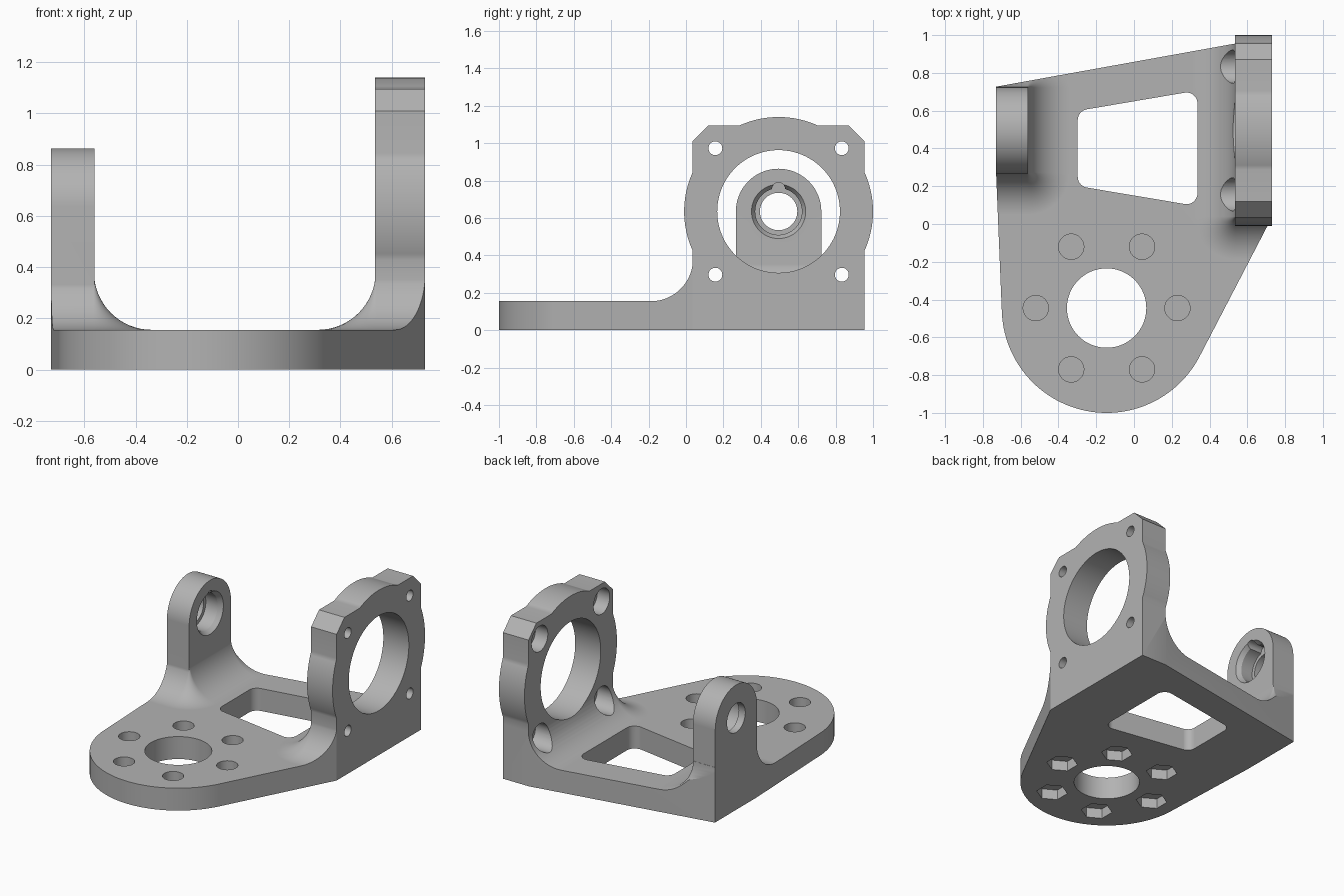
import bpy, bmesh, math
from mathutils.geometry import convex_hull_2d

if "Cube" in bpy.data.objects:
    bpy.data.objects.remove(bpy.data.objects["Cube"], do_unlink=True)

T = 0.155            # base thickness
R = 0.225            # blend radius between base and uprights
PIVOT = (0.495, 0.635)
HUB = (-0.145, -0.445)

grey = bpy.data.materials.new("plain_grey")
grey.use_nodes = True
grey.diffuse_color = (0.45, 0.45, 0.45, 1)
grey.node_tree.nodes["Principled BSDF"].inputs["Base Color"].default_value = (0.45, 0.45, 0.45, 1)


def arc(c, r, a0, a1, n):
    return [(c[0] + r * math.cos(math.radians(a0 + (a1 - a0) * i / n)),
             c[1] + r * math.sin(math.radians(a0 + (a1 - a0) * i / n))) for i in range(n + 1)]


def circle(c, r, n=64, start=0):
    return arc(c, r, start, start + 360, n)[:-1]


def loft(name, sections, axis="z"):
    """Closed solid through (points, level) sections along an axis."""
    bm = bmesh.new()
    rings = []
    for pts, h in sections:
        rings.append([bm.verts.new((h, u, v) if axis == "x" else (u, v, h)) for u, v in pts])
    n = len(rings[0])
    for a, b in zip(rings, rings[1:]):
        for i in range(n):
            j = (i + 1) % n
            bm.faces.new((a[i], a[j], b[j], b[i]))
    bm.faces.new(rings[0])
    bm.faces.new(rings[-1])
    bmesh.ops.recalc_face_normals(bm, faces=bm.faces)
    me = bpy.data.meshes.new(name)
    bm.to_mesh(me)
    bm.free()
    me.materials.append(grey)
    ob = bpy.data.objects.new(name, me)
    bpy.context.collection.objects.link(ob)
    return ob


def prism(name, pts, lo, hi, axis="z"):
    return loft(name, [(pts, lo), (pts, hi)], axis)


def combine(target, tool, op):
    mod = target.modifiers.new(op, "BOOLEAN")
    mod.operation, mod.solver, mod.object = op, "EXACT", tool
    bpy.context.view_layer.objects.active = target
    bpy.ops.object.modifier_apply(modifier=mod.name)
    bpy.data.objects.remove(tool, do_unlink=True)


def rounded(corners, r):
    """Rounded polygon made from discs at inset corners."""
    pts = [p for c in corners for p in circle(c, r, 32)]
    return [pts[i] for i in convex_hull_2d(pts)]


def blend(name, x0, x1, y0, y1):
    """Concave fillet flaring from an upright's footprint down to the base."""
    e = 0.004
    sections = []
    for k in range(-1, 17):
        a = math.radians(90 * max(k, 0) / 16)
        d = R * (1 - math.sin(a)) + e / 2
        z = T + R * (1 - math.cos(a)) if k >= 0 else T - 0.05
        ring = []
        for i, c in enumerate([(x1 - e, y1 - e), (x0 + e, y1 - e), (x0 + e, y0 + e), (x1 - e, y0 + e)]):
            ring += arc(c, d, 90 * i, 90 * i + 90, 10)
        sections.append((ring, z))
    return loft(name, sections)


# Base slab and fillets, trimmed to the base outline
body = prism("bracket_body", [(-2, -2), (2, -2), (2, 2), (-2, 2)], 0, T)
combine(body, blend("large_blend", 0.535, 1.5, 0.035, 1.6), "UNION")
combine(body, blend("small_blend", -1.5, -0.56, 0.27, 0.727), "UNION")
corners = [(0.73, 0.035), (0.73, 0.955), (0.535, 0.955), (-0.73, 0.727), (-0.73, 0.27)]
pts = corners + circle(HUB, 0.555, 128)
combine(body, prism("outline", [pts[i] for i in convex_hull_2d(pts)], -0.5, 1), "INTERSECT")

# Large motor upright
half, bulge = 0.46, 0.505
w = math.degrees(math.acos(half / bulge))
y, z = PIVOT
right, left, top, c = y + half, y - half, z + half, 0.085
profile = ([(right, 0)] + arc(PIVOT, bulge, -w, w, 16)
           + [(right, top - c), (right - c, top)] + arc(PIVOT, bulge, 90 - w, 90 + w, 16)
           + [(left + c, top), (left, top - c)] + arc(PIVOT, bulge, 180 - w, 180 + w, 16)
           + [(left, 0)])
combine(body, prism("large_upright", profile, 0.535, 0.73, "x"), "UNION")

# Small bearing upright
profile = [(y - 0.2285, 0.02), (y + 0.2285, 0.02)] + arc(PIVOT, 0.2285, 0, 180, 40)
combine(body, prism("small_upright", profile, -0.73, -0.56, "x"), "UNION")

# Large upright bore, screw holes and counterbores
cutters = [prism("motor_bore", circle(PIVOT, 0.328, 96), 0.2, 0.9, "x")]
for sy in (-1, 1):
    for sz in (-1, 1):
        p = (y + sy * 0.338, z + sz * 0.338)
        cutters.append(prism("screw_hole", circle(p, 0.037, 32), 0.5, 0.9, "x"))
        cutters.append(prism("counterbore", circle(p, 0.088, 48), 0.25, 0.63, "x"))

# Small upright stepped bore with a key notch
cutters.append(prism("pin_hole", circle(PIVOT, 0.1), -0.9, -0.4, "x"))
cutters.append(loft("bearing_seat", [(circle(PIVOT, 0.125), -0.68), (circle(PIVOT, 0.125), -0.59),
                                     (circle(PIVOT, 0.145), -0.56), (circle(PIVOT, 0.145), -0.4)], "x"))
cutters.append(prism("key_notch", circle((y, z + 0.12), 0.035, 32), -0.68, -0.4, "x"))

# Base hub hole, window, and six bolt holes with hexagonal nut pockets below
cutters.append(prism("hub_hole", circle(HUB, 0.21, 96), -0.5, 0.5))
window = [(-0.24, 0.25), (0.278, 0.163), (0.278, 0.638), (-0.24, 0.55)]
cutters.append(prism("window", rounded(window, 0.058), -0.5, 0.6))
for p in circle(HUB, 0.375, 6):
    cutters.append(prism("bolt_hole", circle(p, 0.067, 40), 0.08, 0.5))
    cutters.append(prism("nut_pocket", circle(p, 0.1, 6, 30), -0.5, 0.07))
for tool in cutters:
    combine(body, tool, "DIFFERENCE")

# Smooth shading with sharp edges and flat-face-weighted normals
bpy.ops.object.select_all(action="DESELECT")
body.select_set(True)
bpy.context.view_layer.objects.active = body
bpy.ops.object.shade_smooth_by_angle(angle=math.radians(25))
weighted = body.modifiers.new("weighted_normals", "WEIGHTED_NORMAL")
weighted.keep_sharp = True
